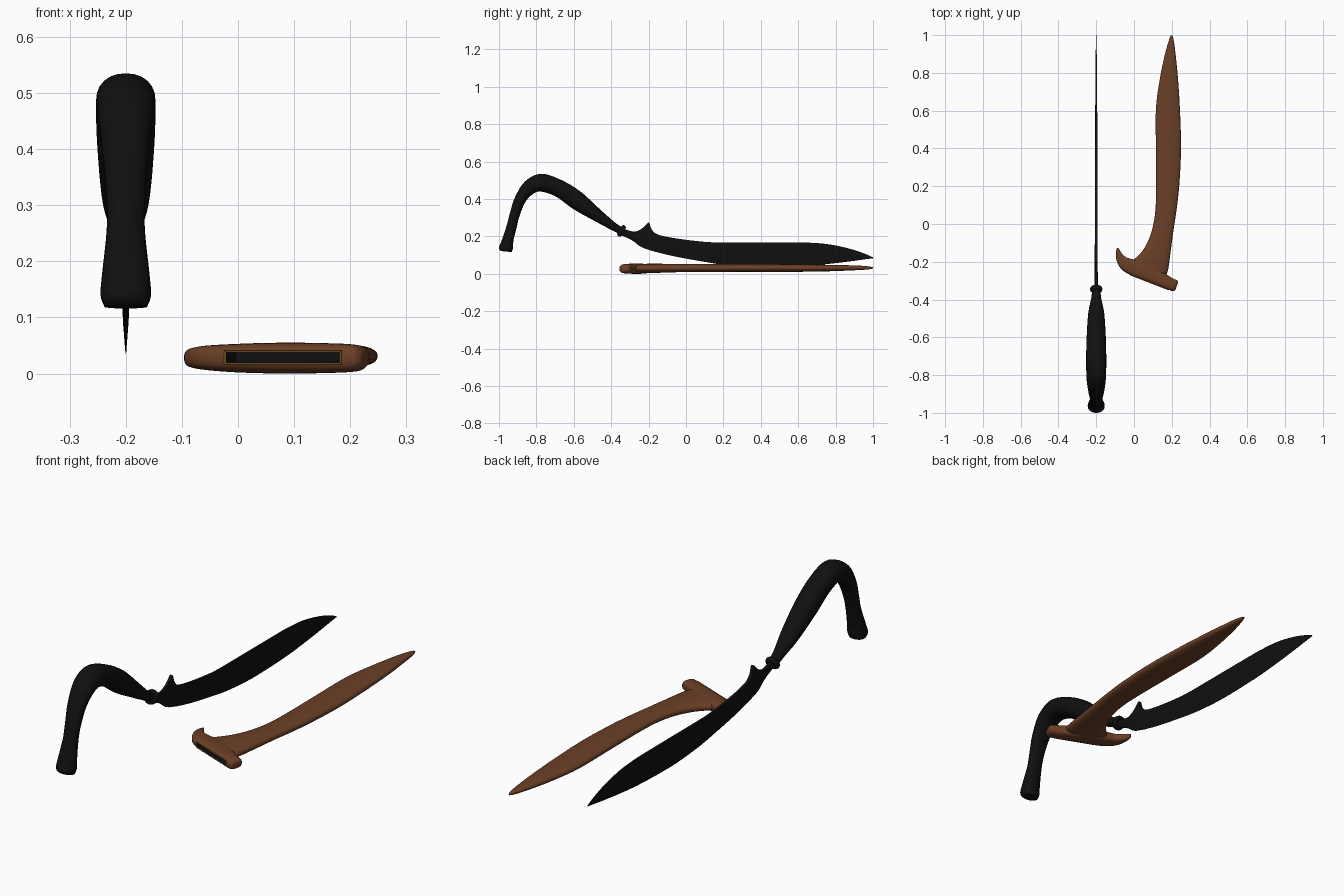
import bpy, bmesh, math
from mathutils import Vector

if "Cube" in bpy.data.objects:
    bpy.data.objects.remove(bpy.data.objects["Cube"])

def material(name, rgb):
    m = bpy.data.materials.new(name)
    m.diffuse_color = (*rgb, 1)
    m.use_nodes = True
    m.node_tree.nodes["Principled BSDF"].inputs["Base Color"].default_value = m.diffuse_color
    return m

BLACK = material("black", (0.005, 0.005, 0.005))
WOOD = material("brown wood", (0.145, 0.05, 0.02))
GOLD = material("dull gold", (0.30, 0.15, 0.025))

def finish(name, bm, mats, angle=40):
    bmesh.ops.recalc_face_normals(bm, faces=bm.faces)
    me = bpy.data.meshes.new(name)
    bm.to_mesh(me)
    bm.free()
    for m in mats:
        me.materials.append(m)
    ob = bpy.data.objects.new(name, me)
    bpy.context.collection.objects.link(ob)
    smooth(ob, angle)
    return ob

def smooth(ob, angle=40):
    bpy.ops.object.select_all(action='DESELECT')
    ob.select_set(True)
    bpy.context.view_layer.objects.active = ob
    bpy.ops.object.shade_smooth_by_angle(angle=math.radians(angle))

def resample(rows, steps):
    """Catmull-Rom through rows of numbers."""
    out = []
    for i in range(len(rows) - 1):
        p = [rows[max(0, min(len(rows) - 1, i + k))] for k in (-1, 0, 1, 2)]
        for s in range(steps):
            t = s / steps
            out.append([0.5 * (2 * b + (c - a) * t + (2 * a - 5 * b + 4 * c - d) * t * t
                               + (3 * b - a - 3 * c + d) * t ** 3) for a, b, c, d in zip(*p)])
    return out + [list(rows[-1])]

def oval(n, power):
    """Rounded cross-section as (along, across) pairs."""
    pts = []
    for k in range(n):
        c, s = math.cos(2 * math.pi * k / n), math.sin(2 * math.pi * k / n)
        pts.append((math.copysign(abs(c) ** (2 / power), c), math.copysign(abs(s) ** (2 / power), s)))
    return pts

def loft(name, rows, section, place, mat, steps=5, angle=40):
    """Rows: edge A (2), edge B (2), half thickness, thickness centre."""
    bm = bmesh.new()
    rings = []
    for a0, a1, b0, b1, h, c in resample(rows, steps):
        rings.append([bm.verts.new(place((a0 + b0) / 2 + (a0 - b0) / 2 * u,
                                         (a1 + b1) / 2 + (a1 - b1) / 2 * u, c + h * v))
                      for u, v in section])
    n = len(section)
    for r, q in zip(rings, rings[1:]):
        for k in range(n):
            bm.faces.new((r[k], r[(k + 1) % n], q[(k + 1) % n], q[k]))
    bm.faces.new(rings[0])
    bm.faces.new(rings[-1])
    return finish(name, bm, [mat], angle)

SX = -0.2
side = lambda y, z, t: (SX + t, y, z)
flat = lambda x, y, t: (x, y, t)

# Handle: curved grip, (outer edge, inner edge, half width)
handle = [
    (-.335, .245, -.350, .210, .022), (-.380, .275, -.400, .235, .026),
    (-.460, .345, -.480, .278, .042), (-.567, .442, -.600, .345, .050),
    (-.674, .505, -.690, .410, .053), (-.775, .535, -.760, .437, .053),
    (-.860, .495, -.805, .435, .050), (-.914, .410, -.855, .390, .042),
    (-.940, .330, -.890, .310, .035), (-.957, .265, -.905, .250, .034),
    (-.985, .180, -.922, .180, .042), (-1.00, .140, -.925, .140, .045),
    (-.990, .122, -.932, .116, .038)]
loft("handle", [(*r, 0) for r in handle], oval(24, 2.2), side, BLACK)

# Collar ring between handle and blade
bm = bmesh.new()
axis = Vector((0, .86, -.5)).to_track_quat('Z', 'Y')
N, M = 28, 12
grid = [[bm.verts.new(axis @ Vector(((.022 + .011 * math.cos(b)) * math.cos(a),
                                     (.022 + .011 * math.cos(b)) * math.sin(a),
                                     .013 * math.sin(b))) + Vector((SX, -.345, .23)))
         for b in [2 * math.pi * j / M for j in range(M)]]
        for a in [2 * math.pi * i / N for i in range(N)]]
for i in range(N):
    for j in range(M):
        i2, j2 = (i + 1) % N, (j + 1) % M
        bm.faces.new((grid[i][j], grid[i2][j], grid[i2][j2], grid[i][j2]))
finish("collar", bm, [BLACK], 60)

# Blade: wedge section, (spine, edge, half thickness), with the spur near the collar
blade = [
    (-.345, .245, -.360, .212, .010), (-.285, .226, -.290, .180, .009),
    (-.250, .234, -.250, .150, .008), (-.220, .255, -.220, .135, .008),
    (-.198, .275, -.200, .129, .008), (-.185, .240, -.185, .124, .008),
    (-.150, .210, -.150, .114, .008), (-.050, .189, -.050, .091, .0075),
    (.100, .171, .100, .064, .007), (.200, .168, .200, .049, .007),
    (.350, .168, .350, .037, .0065), (.500, .168, .500, .037, .006),
    (.650, .167, .650, .043, .005), (.770, .157, .770, .054, .004),
    (.880, .133, .880, .067, .003), (.960, .106, .960, .078, .002),
    (1.00, .088, 1.00, .083, .001)]
wedge = [(1, .8), (.9, 1), (-.2, .75), (-1, .1), (-1, -.1), (-.2, -.75), (.9, -1), (1, -.8)]
loft("blade", [(*r, 0) for r in blade], wedge, side, BLACK, 4, 30)

# Sheath body: (left edge, right edge, half thickness, height of centre)
body = [
    (-.020, -.205, .170, -.272, .025, .0285), (.010, -.178, .182, -.235, .025, .029),
    (.053, -.130, .196, -.130, .024, .030), (.090, -.050, .211, -.020, .022, .031),
    (.112, .060, .226, .080, .021, .031), (.117, .200, .240, .210, .021, .031),
    (.116, .400, .249, .400, .021, .031), (.116, .610, .243, .610, .020, .031),
    (.137, .770, .232, .780, .017, .031), (.164, .900, .220, .900, .013, .032),
    (.184, .970, .211, .970, .009, .032), (.194, .999, .203, .999, .004, .032)]
loft("sheath_body", body, oval(28, 2.4), flat, WOOD, 5, 60)

# Sheath crosspiece with hooked left end: (upper edge, lower edge, half thickness, centre)
cross = [
    (-.084, -.126, -.092, -.130, .008, .028), (-.074, -.141, -.096, -.160, .014, .028),
    (-.063, -.158, -.090, -.200, .018, .028), (-.040, -.177, -.066, -.240, .022, .028),
    (.000, -.188, -.020, -.270, .025, .0275), (.050, -.200, .040, -.294, .027, .0275),
    (.110, -.225, .100, -.317, .0275, .0275), (.170, -.265, .150, -.336, .0265, .0275),
    (.205, -.288, .190, -.351, .025, .0275), (.226, -.297, .207, -.356, .022, .0275),
    (.234, -.307, .219, -.350, .014, .0275)]
crosspiece = loft("sheath_crosspiece", cross, oval(32, 2.8), flat, WOOD, 5, 60)

# Mouth: recessed gold-rimmed slot set into the crosspiece
A, B = Vector((-.024, -.2685, .0285)), Vector((.184, -.3495, .0285))
along = (B - A).normalized()
inward = Vector((-along.y, along.x, 0))

def mouth_box(grow, front, depth):
    b = bmesh.new()
    h = .0125 + grow
    vs = {}
    for i, p in enumerate((A - along * grow, B + along * grow)):
        for j, d in enumerate((front, depth)):
            for k, z in enumerate((-h, h)):
                vs[i, j, k] = b.verts.new(p + inward * d + Vector((0, 0, z)))
    quad = lambda *keys: b.faces.new([vs[k] for k in keys])
    mouth = quad((0, 0, 0), (1, 0, 0), (1, 0, 1), (0, 0, 1))
    quad((0, 1, 0), (0, 1, 1), (1, 1, 1), (1, 1, 0))
    for i in (0, 1):
        quad((i, 0, 0), (i, 0, 1), (i, 1, 1), (i, 1, 0))
        quad((0, 0, i), (0, 1, i), (1, 1, i), (1, 0, i))
    bmesh.ops.recalc_face_normals(b, faces=b.faces)
    return b, mouth

cb, _ = mouth_box(-.001, -.03, .05)
cutter = finish("slot_cutter", cb, [WOOD])
cutter.hide_render = True
mod = crosspiece.modifiers.new("slot", 'BOOLEAN')
mod.operation, mod.object, mod.solver = 'DIFFERENCE', cutter, 'EXACT'
bpy.context.view_layer.objects.active = crosspiece
bpy.ops.object.modifier_apply(modifier=mod.name)
bpy.data.objects.remove(cutter)
smooth(crosspiece, 50)

mb, mouth = mouth_box(0, -.002, .052)
bmesh.ops.inset_region(mb, faces=[mouth], thickness=.0045)
for v in mouth.verts:      # bevel the gold lip, then sink the dark slot
    v.co += inward * .002
ret = bmesh.ops.inset_region(mb, faces=[mouth], thickness=.0005)
for v in mouth.verts:
    v.co += inward * .045
mouth.material_index = 1
for e in mouth.edges:
    for f in e.link_faces:
        f.material_index = 1
finish("sheath_mouth", mb, [GOLD, BLACK], 20)
